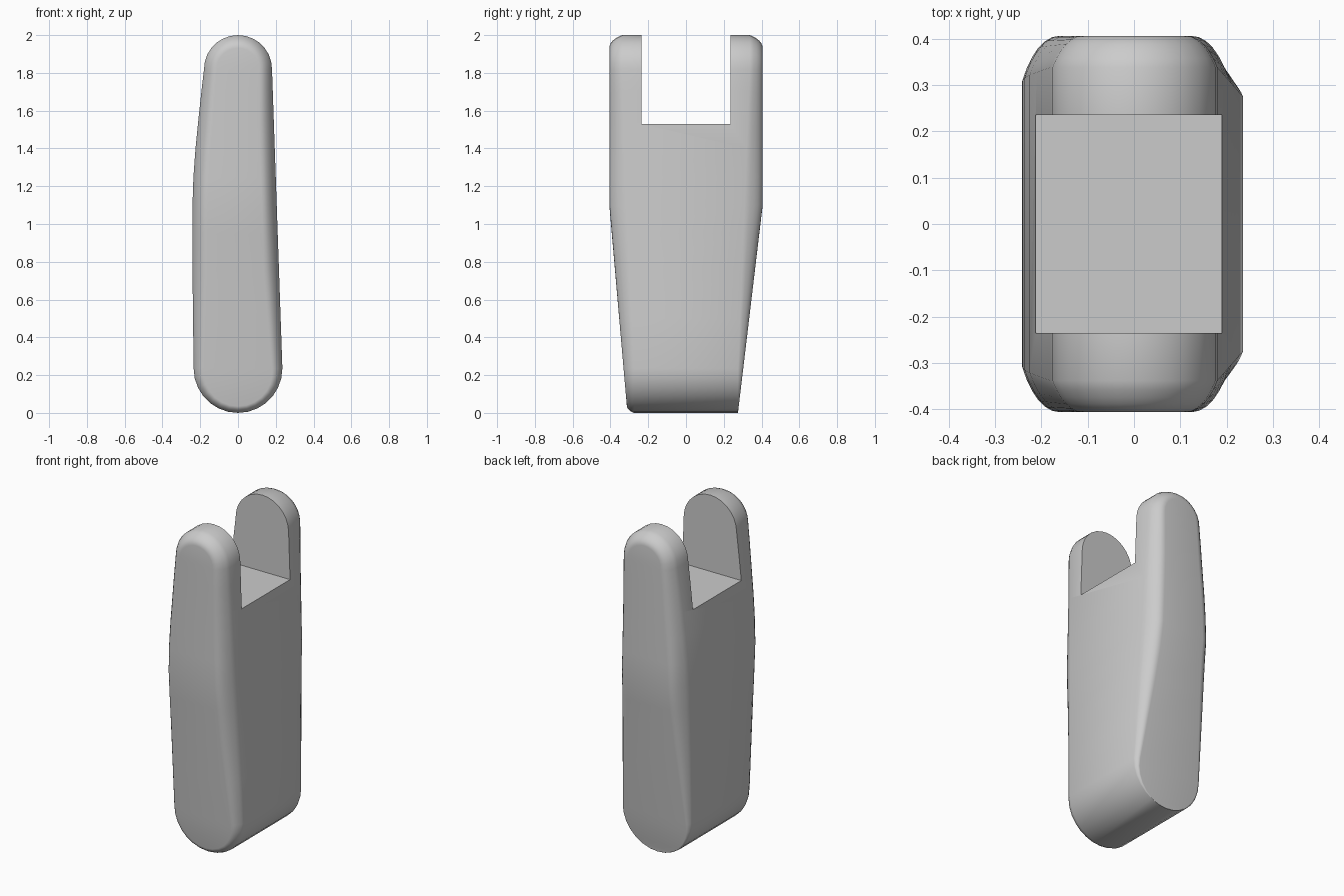
import bpy, bmesh, math
from mathutils import Vector

if "Cube" in bpy.data.objects:
    bpy.data.objects.remove(bpy.data.objects["Cube"], do_unlink=True)

grey = bpy.data.materials.new("plain grey")
grey.use_nodes = True
grey.diffuse_color = (0.6, 0.6, 0.6, 1)
grey.node_tree.nodes["Principled BSDF"].inputs["Base Color"].default_value = (0.6, 0.6, 0.6, 1)

TOP_R, BOTTOM_R = 0.18, 0.235
TOP_Z, BOTTOM_Z = 2 - TOP_R, BOTTOM_R
BREAK_Z = 1.1
ARC = 14


def lerp(a, b, t):
    return a + (b - a) * min(max(t, 0), 1)


def outer_y(z, side):
    """Distance of the flat front or back from the middle."""
    return lerp(0.31 if side < 0 else 0.275, 0.406, z / BREAK_Z)


def shoulder_y(z):
    """Where the rounded edge starts on the side wall."""
    return lerp(0.275, 0.338, (z - BOTTOM_Z) / (TOP_Z - BOTTOM_Z))


# Outline of the arm: right wall, round top, bulged left wall, round bottom
wall_z = [0.5, 0.75, 0.95, BREAK_Z, 1.25, 1.4, 1.55, 1.7]
right = [(lerp(BOTTOM_R, TOP_R, (z - BOTTOM_Z) / (TOP_Z - BOTTOM_Z)), z) for z in wall_z]
left_x = [0.238, 0.241, 0.242, 0.241, 0.236, 0.225, 0.21, 0.194]
left = [(-x, z) for x, z in zip(left_x, wall_z)]


def arc(radius, z, start):
    return [(radius * math.cos(start + math.pi * i / ARC),
             z + radius * math.sin(start + math.pi * i / ARC)) for i in range(ARC + 1)]


outline = right + arc(TOP_R, TOP_Z, 0) + left[::-1] + arc(BOTTOM_R, BOTTOM_Z, math.pi)
count = len(outline)


def normal(i):
    a, b = Vector(outline[i - 1]), Vector(outline[(i + 1) % count])
    d = (b - a).normalized()
    return Vector((d.y, -d.x))


bm = bmesh.new()


def ring(side, t):
    """One loop of the rounded edge, from side wall (t=0) to flat end (t=1)."""
    start = math.radians(35)
    a = lerp(start, math.pi / 2, t)
    out = (math.sin(a) - math.sin(start)) / (1 - math.sin(start))
    into = (math.cos(start) - math.cos(a)) / math.cos(start)
    verts = []
    for i, (x, z) in enumerate(outline):
        width = max(outer_y(z, side) - shoulder_y(z), 0.002)
        p = Vector((x, z)) - normal(i) * min(width, 0.08) * into
        y = lerp(shoulder_y(z), max(outer_y(p.y, side), shoulder_y(z) + 0.001), out)
        verts.append(bm.verts.new((p.x, side * y, p.y)))
    return verts


STEPS = 6
rings = [ring(-1, 1 - i / STEPS) for i in range(STEPS + 1)]
rings += [ring(1, i / STEPS) for i in range(STEPS + 1)]
for a, b in zip(rings, rings[1:]):
    for i in range(count):
        j = (i + 1) % count
        bm.faces.new((a[i], a[j], b[j], b[i]))

# Close both ends with strips between matching left and right points
first = len(right) + ARC // 2
for loop in (rings[0], rings[-1]):
    for k in range(count // 2):
        quad = [loop[(first + k) % count], loop[(first + k + 1) % count],
                loop[(first - k - 1) % count], loop[(first - k) % count]]
        unique = list(dict.fromkeys(quad))
        if len(unique) > 2:
            bm.faces.new(unique)
bmesh.ops.recalc_face_normals(bm, faces=bm.faces)

mesh = bpy.data.meshes.new("forked_arm")
bm.to_mesh(mesh)
bm.free()
mesh.materials.append(grey)
arm = bpy.data.objects.new("forked_arm", mesh)
bpy.context.collection.objects.link(arm)

# Square slot that splits the top into two prongs
bpy.ops.mesh.primitive_cube_add(size=1, location=(0, 0, 2.03))
cutter = bpy.context.object
cutter.name = "slot_cutter"
cutter.scale = (1, 0.47, 1)
cutter.hide_render = True
cutter.data.materials.append(grey)
slot = arm.modifiers.new("slot", "BOOLEAN")
slot.operation = "DIFFERENCE"
slot.solver = "EXACT"
slot.object = cutter

bpy.ops.object.select_all(action="DESELECT")
arm.select_set(True)
bpy.context.view_layer.objects.active = arm
bpy.ops.object.modifier_apply(modifier=slot.name)
bpy.data.objects.remove(cutter, do_unlink=True)
bpy.ops.object.shade_smooth_by_angle(angle=math.radians(25))
